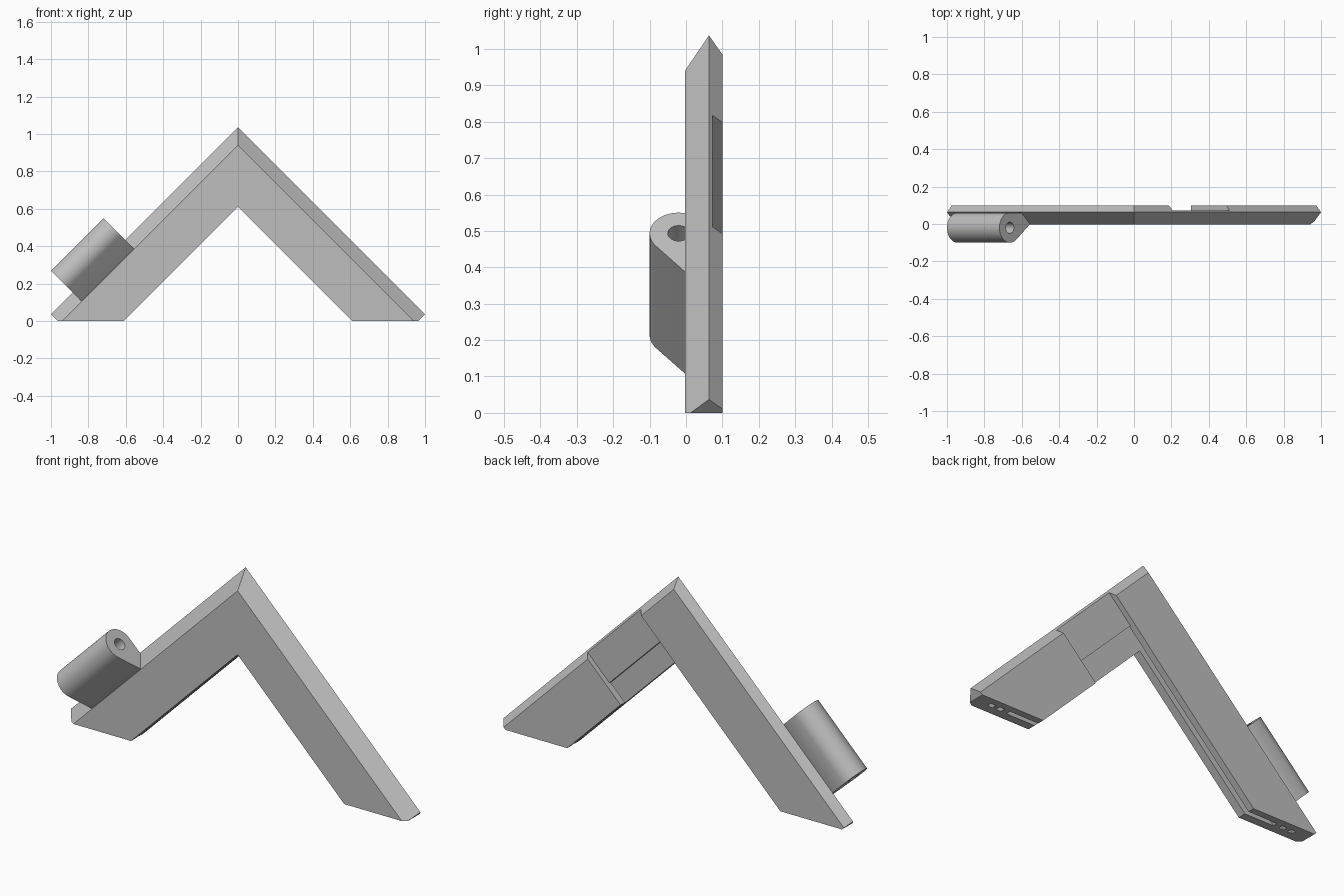
import bpy, bmesh, math
from mathutils import Vector

cube = bpy.data.objects.get("Cube")
if cube:
    bpy.data.objects.remove(cube, do_unlink=True)

grey = bpy.data.materials.new("plain_grey")
grey.use_nodes = True
grey.diffuse_color = (0.52, 0.52, 0.52, 1)
grey.node_tree.nodes["Principled BSDF"].inputs["Base Color"].default_value = grey.diffuse_color


def loft(name, rings):
    """Skin equal-length rings of points and cap both ends."""
    bm = bmesh.new()
    rows = [[bm.verts.new(p) for p in ring] for ring in rings]
    n = len(rows[0])
    for a, b in zip(rows, rows[1:]):
        for i in range(n):
            j = (i + 1) % n
            bm.faces.new((a[i], a[j], b[j], b[i]))
    bm.faces.new(rows[0])
    bm.faces.new(rows[-1])
    bmesh.ops.recalc_face_normals(bm, faces=bm.faces)
    mesh = bpy.data.meshes.new(name)
    bm.to_mesh(mesh)
    bm.free()
    mesh.materials.append(grey)
    obj = bpy.data.objects.new(name, mesh)
    bpy.context.collection.objects.link(obj)
    return obj


def plate(name, outline, y0, y1):
    """Extrude an x-z outline along y."""
    return loft(name, [[(x, y, z) for x, z in outline] for y in (y0, y1)])


def boolean(obj, cutter, operation):
    cutter.hide_render = True
    mod = obj.modifiers.new("cut", 'BOOLEAN')
    mod.operation = operation
    mod.solver = 'EXACT'
    mod.object = cutter
    bpy.ops.object.select_all(action='DESELECT')
    bpy.context.view_layer.objects.active = obj
    obj.select_set(True)
    bpy.ops.object.modifier_apply(modifier=mod.name)
    bpy.data.objects.remove(cutter, do_unlink=True)


def leg_box(d0, d1, s0, s1):
    """Outline of a box aligned with the left leg: d = z + x, s = x - z."""
    return [((d + s) / 2, (d - s) / 2) for d, s in ((d0, s0), (d1, s0), (d1, s1), (d0, s1))]


# Mitred frame: section is (y, height at the apex), with a channel on the inner side
BACK, WALL, FLOOR, INNER, CHANNEL = 0.1, 0.073, 0.04, 0.61, 0.775
section = [(-0.003, INNER), (FLOOR, INNER), (FLOOR, CHANNEL), (0.065, CHANNEL), (0.065, INNER),
           (BACK, INNER), (BACK, 0.985), (0.063, 1.037), (-0.003, 0.94)]
frame = loft("angled_frame", [[(x, y, d - abs(x)) for y, d in section] for x in (-1.2, 0, 1.2)])

# Flat feet with clipped tips
boolean(frame, plate("foot_trim", [(-0.963, 0), (0.963, 0), (2, 1.037), (0, 3), (-2, 1.037)], -1, 1),
        'INTERSECT')

# Stepped recess in the back of the left leg
boolean(frame, plate("recess_cutter", leg_box(0.6, 1.2, -0.612, 0), WALL, 0.2), 'DIFFERENCE')
boolean(frame, plate("step_cutter", leg_box(0.6, CHANNEL, -0.612, 0), FLOOR + 0.001, 0.2), 'DIFFERENCE')

# Small slots in both feet
for side in (-1, 1):
    for d in (0.805, 0.855):
        outline = [(side * x, z) for x, z in
                   ((d + 0.1, -0.1), (d + 0.13, -0.1), (d - 0.17, 0.2), (d - 0.2, 0.2))]
        boolean(frame, plate("slot_cutter", outline, FLOOR, 0.065), 'DIFFERENCE')

# Round socket on the outer edge of the right leg
along = Vector((1, 0, 1)).normalized()
outward = Vector((-1, 0, 1)).normalized()
CENTRE_Y, CENTRE_P, RADIUS = -0.02, 0.818, 0.08


def across(y, p, s):
    return Vector((0, y, 0)) + outward * p + along * s


def circle(radius, start, end, count):
    angles = [math.radians(start + (end - start) * i / count) for i in range(count + 1)]
    return [(CENTRE_Y + radius * math.cos(a), CENTRE_P + radius * math.sin(a)) for a in angles]


profile = circle(RADIUS, 0, 219, 32) + [(0, 0.665), (0.03, 0.665), (0.06, 0.73)]
socket = loft("hinge_socket", [[across(y, p, s) for y, p in profile] for s in (-0.516, -0.12)])
bore = circle(0.03, 0, 348.75, 31)
boolean(socket, loft("bore_cutter", [[across(y, p, s) for y, p in bore] for s in (-0.7, 0.1)]),
        'DIFFERENCE')
bpy.ops.object.shade_smooth_by_angle(angle=math.radians(30))
